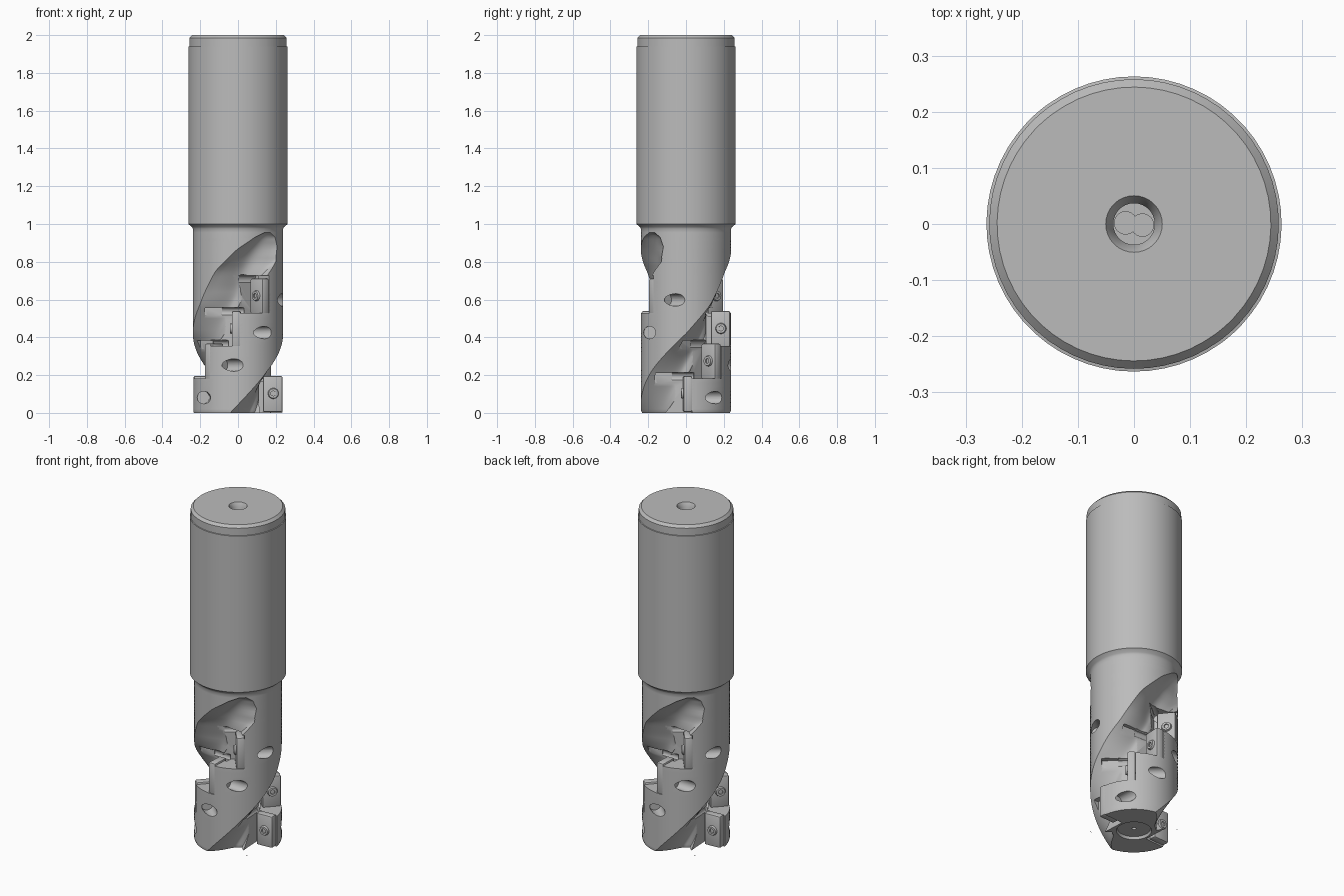
import bpy, bmesh, math
from mathutils import Matrix, Vector

if "Cube" in bpy.data.objects:
    bpy.data.objects.remove(bpy.data.objects["Cube"])

steel = bpy.data.materials.new("steel grey")
steel.use_nodes = True
GREY = (0.5, 0.5, 0.5, 1)
steel.diffuse_color = GREY
steel.node_tree.nodes["Principled BSDF"].inputs["Base Color"].default_value = GREY


def finish(bm, name, angle=30):
    bmesh.ops.recalc_face_normals(bm, faces=bm.faces)
    me = bpy.data.meshes.new(name)
    bm.to_mesh(me)
    bm.free()
    ob = bpy.data.objects.new(name, me)
    bpy.context.collection.objects.link(ob)
    me.materials.append(steel)
    if angle:
        smooth(ob, angle)
    return ob


def activate(ob):
    bpy.ops.object.select_all(action='DESELECT')
    ob.select_set(True)
    bpy.context.view_layer.objects.active = ob


def smooth(ob, angle):
    activate(ob)
    bpy.ops.object.shade_smooth_by_angle(angle=math.radians(angle))


def box(bm, lo, hi, m=Matrix(), bevel=0):
    """Box between two corners, in the frame m."""
    lo, hi = Vector(lo), Vector(hi)
    t = m @ Matrix.Translation((lo + hi) / 2) @ Matrix.Diagonal((*(hi - lo), 1))
    verts = bmesh.ops.create_cube(bm, size=1, matrix=t)["verts"]
    if bevel:
        edges = list({e for v in verts for e in v.link_edges})
        bmesh.ops.bevel(bm, geom=edges, offset=bevel, segments=2, profile=0.5, affect='EDGES')


def rod(bm, r, a, b, m=Matrix(), r2=None, seg=24):
    """Cylinder or cone from point a to point b, in the frame m."""
    a, b = Vector(a), Vector(b)
    rot = (b - a).to_track_quat('Z', 'Y').to_matrix().to_4x4()
    bmesh.ops.create_cone(bm, cap_ends=True, segments=seg, radius1=r,
                          radius2=r if r2 is None else r2, depth=(b - a).length,
                          matrix=m @ Matrix.Translation((a + b) / 2) @ rot)


def cut(target, build):
    """Subtract the solid made by build(bm) from the target."""
    bm = bmesh.new()
    build(bm)
    cutter = finish(bm, "cutter", 0)
    cutter.hide_render = True
    mod = target.modifiers.new("cut", 'BOOLEAN')
    mod.operation, mod.solver, mod.object = 'DIFFERENCE', 'EXACT', cutter
    activate(target)
    bpy.ops.object.modifier_apply(modifier=mod.name)
    bpy.data.objects.remove(cutter)


def lerp(table, x):
    if x <= table[0][0]:
        return table[0][1]
    for (x0, y0), (x1, y1) in zip(table, table[1:]):
        if x <= x1:
            return y0 + (y1 - y0) * (x - x0) / (x1 - x0)
    return table[-1][1]


# Flute edges: (height, angle in degrees)
LEAD = [(0, -100), (.22, -50), (.42, 0), (.57, 32), (.75, 60), (.87, 90), (.93, 112), (.955, 126)]
WALL = [(0, -45), (.72, 128), (.8, 146), (.88, 150), (.93, 145), (.955, 136)]
# Outer radius by height
OUTER = [(0, .236), (.01, .239), (.975, .239), (.985, .245), (1.0, .263), (1.94, .263),
         (1.941, .258), (1.985, .258), (2.0, .244)]
NT, NL = 18, 28


def ring(z):
    """Cross-section of the body with two opposite helical flutes."""
    lead, wall, big = lerp(LEAD, z), lerp(WALL, z), lerp(OUTER, z)
    depth = .115 * math.sqrt(min(1, max(0, (.955 - z) / .3)))
    s = min(1, max(0, (z - .62) / .2))
    pts = []
    for half in (0, 180):
        for i in range(NT + 1):
            t = i / NT
            f = (1 - s) * math.sin(math.pi / 2 * min(t / .75, 1)) + s * max(0, math.sin(math.pi * t)) ** .8
            pts.append((lead + (wall - lead) * t + half, big - depth * f))
        start, end = wall + .8, lead + 180
        for i in range(NL):
            pts.append((start + (end - start) * i / NL + half, big))
    return [(r * math.cos(math.radians(a)), r * math.sin(math.radians(a)), z) for a, r in pts]


# Cutter body: fluted neck and plain shank
bm = bmesh.new()
heights = [0, .01] + [.02 * i for i in range(1, 47)] + [.93, .94, .948, .955, .975, .985, 1.0,
                                                       1.94, 1.941, 1.985, 2.0]
rows = [[bm.verts.new(p) for p in ring(z)] for z in heights]
n = len(rows[0])
for a, b in zip(rows, rows[1:]):
    for i in range(n):
        j = (i + 1) % n
        bm.faces.new((a[i], a[j], b[j], b[i]))
bm.faces.new(rows[0][::-1])
bm.faces.new(rows[-1])
body = finish(bm, "cutter_body", 0)

# Insert stations: (height, angle), repeated on the opposite flute
STATIONS = [(z, a + half) for half in (0, 180)
            for z, a in ((.103, 3), (.275, 47), (.447, 88), (.62, 129))]


def frame(z, a):
    """Local frame: x radial, y along the spin direction, z up."""
    return Matrix.Translation((0, 0, z)) @ Matrix.Rotation(math.radians(a), 4, 'Z')


for z, a in STATIONS:
    m = frame(z, a)
    # stepped pocket, chip gullet and screw hole through the land
    cut(body, lambda b: box(b, (.108, -.17, -.12 if z < .2 else -.092), (.32, .02, .108), m))
    cut(body, lambda b: rod(b, .024, (.125, -.08, .088), (.125, .035, .088), m))
    cut(body, lambda b: rod(b, .033, (.188, .07, -.022), (.188, .3, -.022), m))

# Coolant bore in the shank end
cut(body, lambda b: rod(b, .037, (0, 0, 1.75), (0, 0, 2.05), seg=32))
cut(body, lambda b: rod(b, .037, (0, 0, 1.975), (0, 0, 2.001), r2=.051, seg=32))
for s in (-1, 1):
    cut(body, lambda b: rod(b, .02, (s * .015, s * -.002, 1.6), (s * .015, s * -.002, 1.8)))

# Recess and centre hole in the cutting end
cut(body, lambda b: rod(b, .1, (0, 0, -.01), (0, 0, .015), r2=.09, seg=40))
cut(body, lambda b: rod(b, .012, (0, 0, -.01), (0, 0, .08), seg=16))
smooth(body, 32)

# Cutting inserts with clamping screws
for k, (z, a) in enumerate(STATIONS):
    m = frame(z, a)
    bm = bmesh.new()
    box(bm, (.132, -.025, -.098), (.235, .021, .092), m, bevel=.009)
    finish(bm, f"cutting_insert_{k + 1}")
    bm = bmesh.new()
    rod(bm, .029, (.186, -.024, 0), (.186, -.036, 0), m, r2=.025)
    screw = finish(bm, f"insert_screw_{k + 1}", 0)
    cut(screw, lambda b: rod(b, .014, (.186, -.05, 0), (.186, -.028, 0), m, seg=6))
    smooth(screw, 30)
